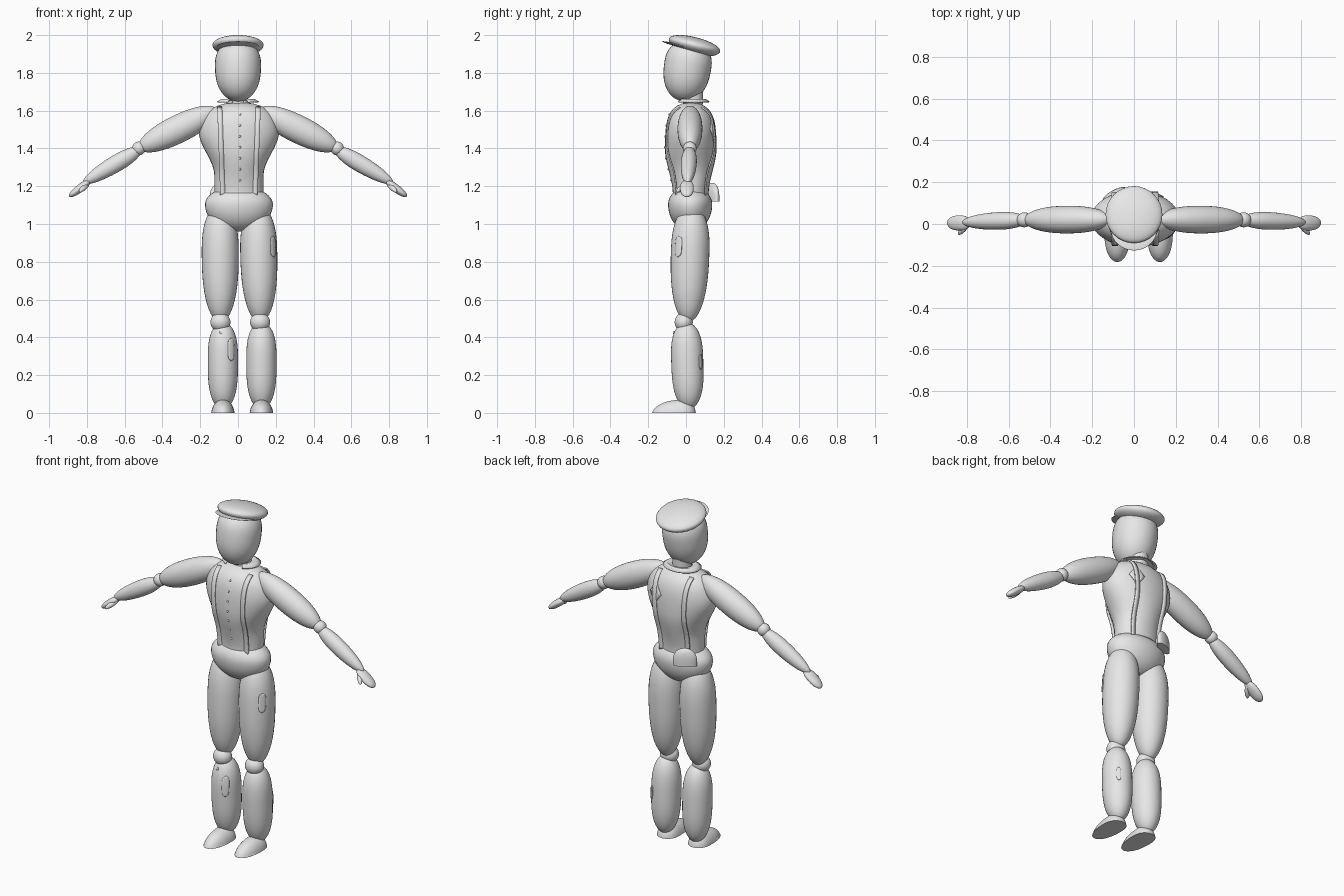
import bpy, math
from mathutils import Vector
from mathutils.bvhtree import BVHTree

if "Cube" in bpy.data.objects:
    bpy.data.objects.remove(bpy.data.objects["Cube"])

UP = Vector((0, 0, 1))
BACK = Vector((0, 1, 0))

material = bpy.data.materials.new("light_grey")
material.use_nodes = True
grey = (0.8, 0.8, 0.8, 1)
material.diffuse_color = grey
material.node_tree.nodes["Principled BSDF"].inputs["Base Color"].default_value = grey


def make(name, verts, faces):
    mesh = bpy.data.meshes.new(name)
    mesh.from_pydata(verts, [], faces)
    mesh.materials.append(material)
    mesh.polygons.foreach_set("use_smooth", [True] * len(mesh.polygons))
    mesh.set_sharp_from_angle(angle=math.radians(45))
    obj = bpy.data.objects.new(name, mesh)
    bpy.context.collection.objects.link(obj)
    return obj


def loft(name, start, end, width, depth, segments=32, rings=24):
    """Closed elliptical loft; width and depth are functions of the position along it."""
    start, end = Vector(start), Vector(end)
    axis = (end - start).normalized()
    reference = BACK if abs(axis.y) < 0.95 else UP
    u = (reference - axis * reference.dot(axis)).normalized()
    v = u.cross(axis)
    verts, faces = [], []
    for i in range(rings + 1):
        t = (1 - math.cos(math.pi * i / rings)) / 2
        for j in range(segments):
            angle = math.tau * j / segments
            point = start.lerp(end, t) + v * width(t) * math.cos(angle) + u * depth(t) * math.sin(angle)
            point.z = max(point.z, 0)
            verts.append(point)
    for i in range(rings):
        low, high = i * segments, (i + 1) * segments
        for j in range(segments):
            k = (j + 1) % segments
            faces.append((low + j, low + k, high + k, high + j))
    faces.append(tuple(reversed(range(segments))))
    faces.append(tuple(range(len(verts) - segments, len(verts))))
    return make(name, verts, faces)


def spindle(name, start, end, width, depth, power=2, peak=0.5, mirrored=False):
    """Rounded limb, widest at the peak; a higher power gives blunter ends."""
    def swell(t):
        s = (peak - t) / peak if t < peak else (t - peak) / (1 - peak)
        return max(math.sqrt(max(0, 1 - s ** power)), 0.01)

    obj = loft(name, start, end, lambda t: width * swell(t), lambda t: depth * swell(t))
    if mirrored:
        obj.modifiers.new("mirror", "MIRROR").use_mirror_merge = False
    return obj


def sheet(name, rows, thickness):
    n = len(rows[0])
    faces = [(i * n + j, i * n + j + 1, (i + 1) * n + j + 1, (i + 1) * n + j)
             for i in range(len(rows) - 1) for j in range(n - 1)]
    obj = make(name, [point for row in rows for point in row], faces)
    solidify = obj.modifiers.new("thickness", "SOLIDIFY")
    solidify.thickness, solidify.offset = thickness, 0


def surface(obj):
    return BVHTree.FromPolygons([v.co for v in obj.data.vertices],
                                [tuple(p.vertices) for p in obj.data.polygons])


def patch(name, target, centre, normal, width, height, outline):
    """Thin cloth patch draped on a body part."""
    tree, normal, centre = surface(target), Vector(normal).normalized(), Vector(centre)
    side = normal.cross(UP)
    rows, steps = [], 6
    for i in range(-steps, steps + 1):
        k = i / steps
        row = []
        for j in (-1, -0.5, 0, 0.5, 1):
            point = centre + side * width * max(outline(k), 0.05) * j + UP * height * k
            hit = tree.ray_cast(point + normal, -normal)[0]
            row.append((hit or point) + normal * 0.002)
        rows.append(row)
    sheet(name, rows, thickness=0.006)


def smooth_step(t):
    t = min(max(t, 0), 1)
    return t * t * (3 - 2 * t)


def rounded(k):
    return math.sqrt(1 - k ** 4)


def diamond(k):
    return 1 - abs(k)


# Head and neck
spindle("head", (0, -0.02, 1.65), (0, 0.03, 1.97), width=0.122, depth=0.125, power=2.5, peak=0.6)
spindle("neck", (0, 0.035, 1.58), (0, 0.04, 1.75), width=0.052, depth=0.052, power=20)

# Cap tilted towards the back
cap_up = Vector((0, 0.25, 1)).normalized()
cap_centre = Vector((0, 0.045, 1.947))
spindle("cap_crown", cap_centre - cap_up * 0.05, cap_centre + cap_up * 0.042,
        width=0.136, depth=0.14, peak=0.55)
brim_centre = Vector((0, -0.02, 1.94))
spindle("cap_brim", brim_centre - cap_up * 0.008, brim_centre + cap_up * 0.008, width=0.112, depth=0.11)


# Torso widening from the waist to the chest, rounded at the shoulders
def shoulder(t):
    return max(math.sqrt(1 - t ** 8), 0.01)


torso = loft("torso", (0.005, 0.025, 1.16), (0.005, 0.025, 1.645),
             width=lambda t: shoulder(t) * (0.13 + 0.088 * smooth_step(2 * t - 0.4)),
             depth=lambda t: shoulder(t) * (0.095 + 0.042 * smooth_step(2 * t)))
spindle("pelvis", (0.005, 0.022, 0.96), (0.005, 0.022, 1.2), width=0.18, depth=0.117, peak=0.6)

# Open collar: a stand that turns over into a flared flap
collar = []
for radius, height in ((0.058, 1.61), (0.06, 1.655), (0.085, 1.66), (0.11, 1.645)):
    ring = []
    for degrees in range(-60, 250, 10):
        angle = math.radians(degrees)
        ring.append(Vector((radius * math.cos(angle), 0.035 + 0.8 * radius * math.sin(angle), height)))
    collar.append(ring)
sheet("collar", collar, thickness=0.006)

# Braces over the chest and back
trunk = surface(torso)
for side_name, side in (("left", 1), ("right", -1)):
    for face_name, outward in (("front", -BACK), ("back", BACK)):
        rows, y = [], 0
        for i in range(30):
            z = 1.618 - i / 62
            x = 0.005 + side * (0.102 - i / 1800)
            hit = trunk.ray_cast(Vector((x, 0, z)) + outward, -outward)[0]
            if hit:
                y = hit.y + outward.y * 0.006
            rows.append([Vector((x + shift, y, z)) for shift in (-0.013, 0, 0.013)])
        sheet(f"{side_name}_{face_name}_brace", rows, thickness=0.008)

# Shirt buttons
for i in range(7):
    aim = Vector((0.01, -1, 1.58 - 0.058 * i))
    spot = trunk.ray_cast(aim, BACK)[0]
    spindle(f"button_{i + 1}", spot + BACK * 0.004, spot - BACK * 0.005, width=0.006, depth=0.006)

# Hip pouch
pouch = spindle("hip_pouch", -UP * 0.1, UP * 0.1, width=0.066, depth=0.026, power=2.5, peak=0.6)
pouch.location = (-0.09, 0.138, 1.118)
pouch.rotation_euler.z = math.radians(28)

# Arms, mirrored across the body
shoulder_joint = Vector((0.11, 0.022, 1.605))
elbow = Vector((0.525, 0.02, 1.4))
wrist = Vector((0.82, 0.008, 1.217))
spindle("upper_arms", shoulder_joint, elbow, width=0.074, depth=0.066, power=2.2, mirrored=True)
spindle("elbows", elbow - UP * 0.036, elbow + UP * 0.036, width=0.036, depth=0.036, mirrored=True)
spindle("forearms", elbow - Vector((0.015, 0, 0)), wrist, width=0.045, depth=0.042, peak=0.4, mirrored=True)
spindle("hands", (0.785, 0.005, 1.228), (0.893, 0.005, 1.146), width=0.021, depth=0.036,
        power=2.5, peak=0.45, mirrored=True)
spindle("thumbs", (0.79, 0.005, 1.215), (0.84, -0.05, 1.17), width=0.014, depth=0.014, mirrored=True)

# Legs
thighs, shins = {}, {}
for name, side in (("left", 1), ("right", -1)):
    hip, knee, ankle = 0.005 + side * 0.1, 0.012 + side * 0.105, 0.022 + side * 0.102
    thighs[name] = spindle(name + "_thigh", (knee, 0.01, 0.48), (hip, 0.03, 1.1),
                           width=0.098, depth=0.102, power=2.5, peak=0.6)
    spindle(name + "_knee", (knee, -0.012, 0.43), (knee, -0.012, 0.53), width=0.053, depth=0.048)
    shins[name] = spindle(name + "_shin", (ankle, 0.015, 0.02), (ankle, 0, 0.48),
                          width=0.08, depth=0.085, power=3, peak=0.55)
    spindle(name + "_foot", (ankle, 0.052, 0), (ankle, -0.182, -0.02),
            width=0.062, depth=0.077, power=2.5, peak=0.35)

# Sewn-on patches
patch("thigh_patch", thighs["left"], (0.17, 0, 0.88), (0.4, -1, 0), 0.018, 0.055, rounded)
patch("shin_patch", shins["right"], (-0.05, 0, 0.335), (0.2, -1, 0), 0.018, 0.06, rounded)
patch("small_shin_patch", shins["right"], (-0.09, 0, 0.425), -BACK, 0.006, 0.008, rounded)
patch("calf_patch", shins["left"], (0.155, 0.05, 0.27), (0.6, 1, 0), 0.012, 0.04, rounded)
patch("back_patch", torso, (0.07, 0, 1.5), (0.2, 1, 0), 0.045, 0.06, diamond)
